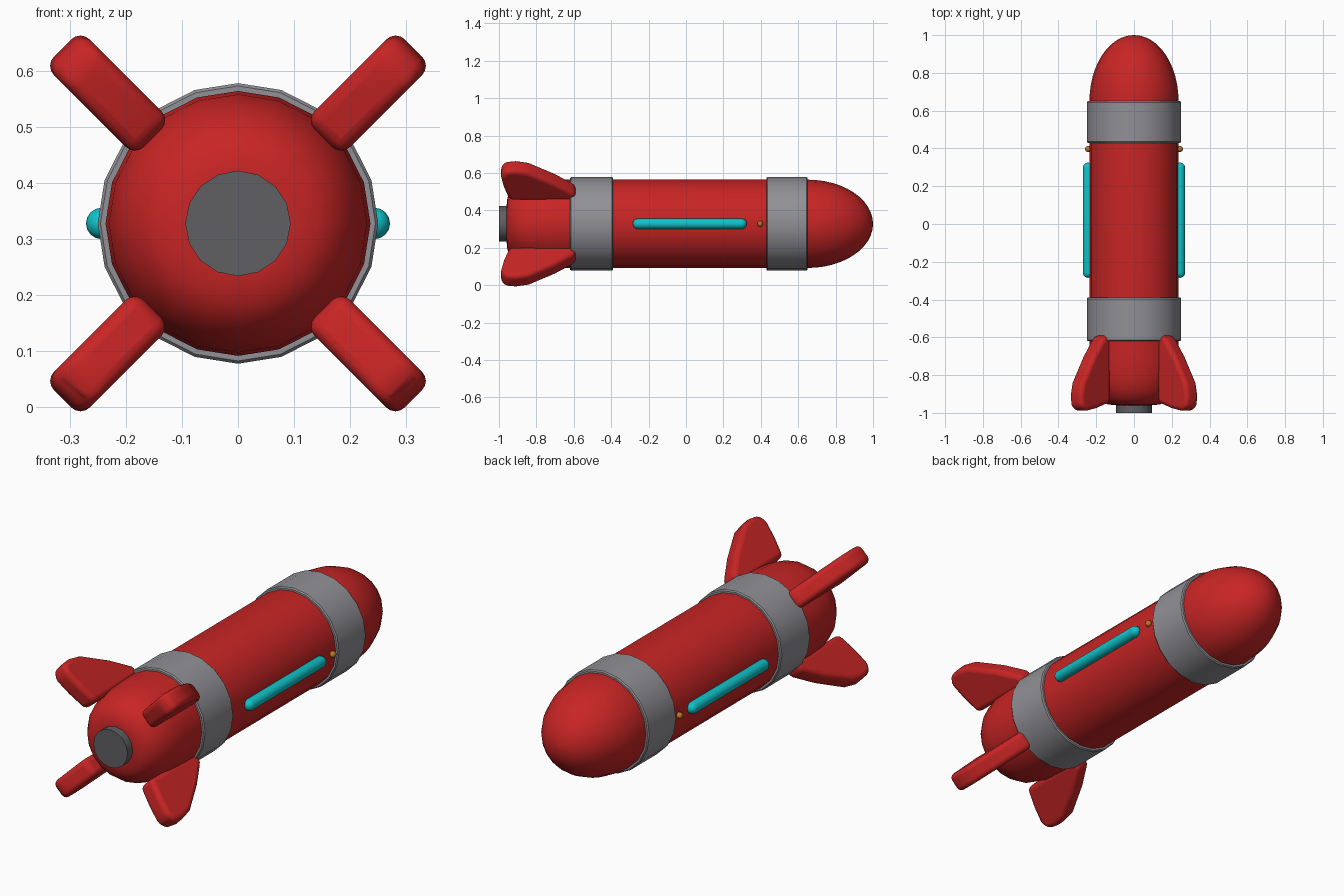
import bpy, bmesh, math
from mathutils import Vector

cube = bpy.data.objects.get("Cube")
if cube:
    bpy.data.objects.remove(cube, do_unlink=True)

AXIS_Z = 0.328   # height of the rocket's long axis
RADIUS = 0.236


def material(name, r, g, b):
    m = bpy.data.materials.new(name)
    m.use_nodes = True
    m.diffuse_color = (r, g, b, 1)
    m.node_tree.nodes["Principled BSDF"].inputs["Base Color"].default_value = (r, g, b, 1)
    return m


red = material("red paint", 0.58, 0.018, 0.018)
grey = material("band grey", 0.28, 0.28, 0.305)
dark = material("nozzle grey", 0.115, 0.115, 0.127)
cyan = material("cyan light", 0.005, 0.54, 0.58)
orange = material("orange lamp", 0.5, 0.19, 0.02)


def finish(name, bm, mat, angle=40, bevel=0, segments=2):
    bmesh.ops.recalc_face_normals(bm, faces=bm.faces)
    mesh = bpy.data.meshes.new(name)
    bm.to_mesh(mesh)
    bm.free()
    mesh.materials.append(mat)
    ob = bpy.data.objects.new(name, mesh)
    bpy.context.collection.objects.link(ob)
    if bevel:
        mod = ob.modifiers.new("rounded edges", 'BEVEL')
        mod.width, mod.segments = bevel, segments
        mod.limit_method = 'ANGLE'
        mod.angle_limit = math.radians(40)
    bpy.ops.object.select_all(action='DESELECT')
    ob.select_set(True)
    bpy.context.view_layer.objects.active = ob
    bpy.ops.object.shade_smooth_by_angle(angle=math.radians(angle))
    return ob


def lathe(name, profile, sides, mat, x=0, angle=40):
    """Turn a (y, radius) profile around a lengthwise axis; the ends are closed."""
    bm = bmesh.new()
    rings = []
    for y, r in profile:
        turns = [2 * math.pi * i / sides for i in range(sides)]
        rings.append([bm.verts.new((x + r * math.sin(a), y, AXIS_Z + r * math.cos(a)))
                      for a in turns])
    for a, b in zip(rings, rings[1:]):
        for i in range(sides):
            j = (i + 1) % sides
            bm.faces.new((a[i], a[j], b[j], b[i]))
    bm.faces.new(rings[0])
    bm.faces.new(rings[-1])
    bmesh.ops.remove_doubles(bm, verts=bm.verts, dist=0.0002)
    return finish(name, bm, mat, angle)


def arc(centre, length, r, start, end, steps):
    """Elliptical arc as (y, radius) points, angles in degrees from the rim."""
    pts = []
    for i in range(steps + 1):
        a = math.radians(start + (end - start) * i / steps)
        pts.append((centre + length * math.sin(a), r * math.cos(a)))
    return pts


# Hull: rounded tail, straight barrel, long domed nose
tail = [(-0.96, 0.09), (-0.955, 0.14), (-0.925, 0.18), (-0.88, 0.21), (-0.81, 0.23)]
nose = arc(0.65, 0.35, RADIUS, 0, 89.9, 12)
lathe("hull", tail + [(-0.7, RADIUS)] + nose, 20, red)

# Bands round the hull
for name, y0, y1 in (("rear_band", -0.62, -0.39), ("front_band", 0.43, 0.65)):
    lathe(name, [(y0, 0.235), (y0, 0.245), (y0 + 0.006, 0.25),
                 (y1 - 0.006, 0.25), (y1, 0.245), (y1, 0.235)], 20, grey, angle=30)

# Nozzle
lathe("nozzle", [(-1.0, 0.094), (-0.93, 0.094)], 16, dark)

# Side light strips and lamps
for side, s in (("left", 1), ("right", -1)):
    ends = arc(-0.257, 0.028, 0.028, -89.9, 0, 5) + arc(0.297, 0.028, 0.028, 0, 89.9, 5)
    lathe(side + "_light_strip", ends, 16, cyan, x=s * 0.243)
    lathe(side + "_lamp", arc(0.397, 0.016, 0.016, -89.9, 89.9, 8), 12, orange, x=s * 0.243)

# Four diagonal fins: outline of (y, distance from axis), thickened and rounded
outline = [(-0.59, 0.215), (-0.592, 0.265), (-0.70, 0.345), (-0.84, 0.428), (-0.91, 0.442),
           (-0.97, 0.435), (-0.992, 0.395), (-0.975, 0.31), (-0.945, 0.215)]
for height, up in (("upper", 1), ("lower", -1)):
    for side, s in (("left", 1), ("right", -1)):
        out = Vector((s, 0, up)).normalized()
        across = Vector((-s, 0, up)).normalized() * 0.045
        bm = bmesh.new()
        base = [bm.verts.new(Vector((0, y, AXIS_Z)) + out * r - across) for y, r in outline]
        face = bm.faces.new(base)
        grown = bmesh.ops.extrude_face_region(bm, geom=[face])["geom"]
        bmesh.ops.translate(bm, vec=across * 2,
                            verts=[v for v in grown if isinstance(v, bmesh.types.BMVert)])
        finish(f"{height}_{side}_fin", bm, red, 60, bevel=0.026, segments=4)
